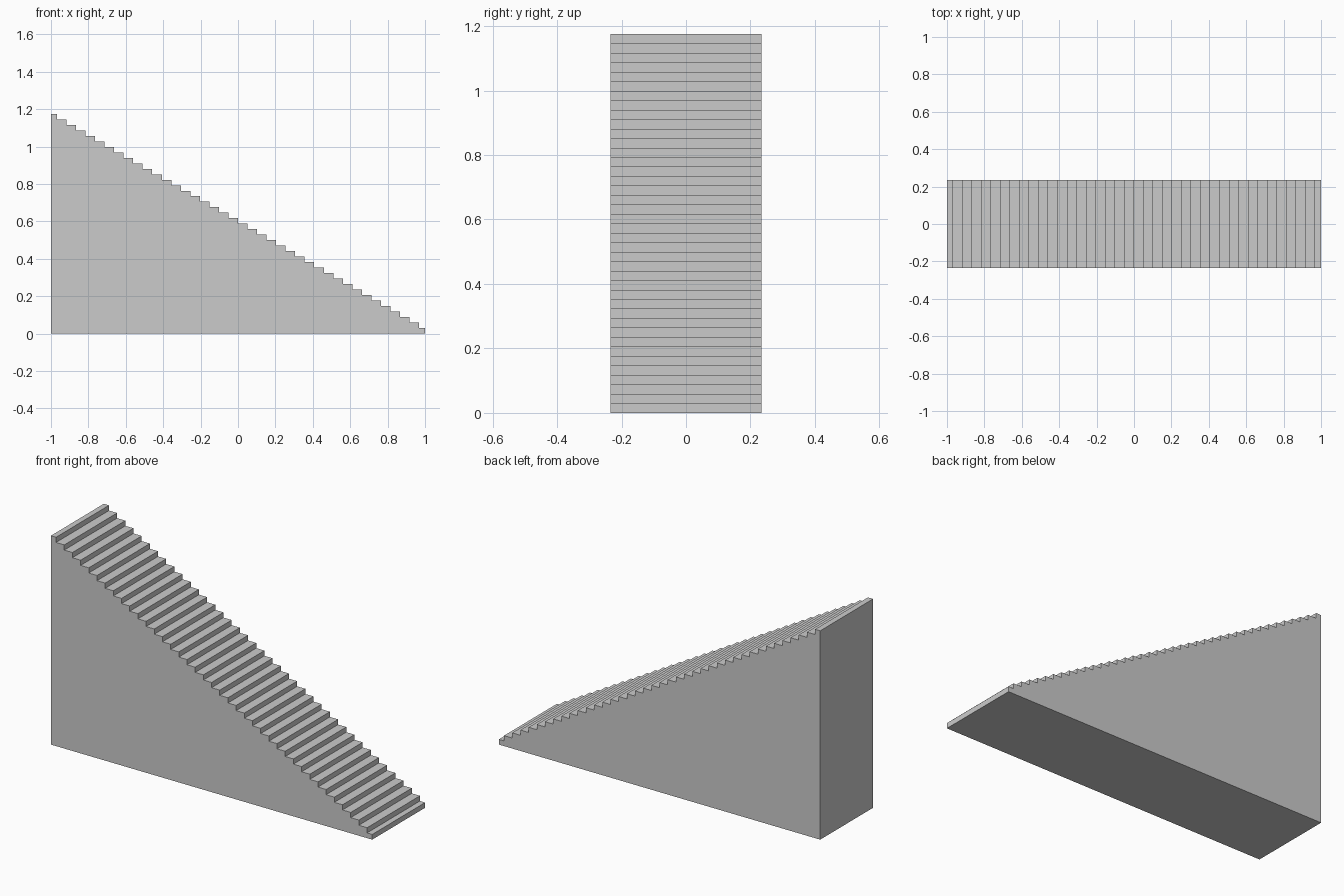
import bpy
import bmesh

if "Cube" in bpy.data.objects:
    bpy.data.objects.remove(bpy.data.objects["Cube"])

STEPS = 40
HEIGHT = 1.175
HALF_WIDTH = 0.235
EDGE = 0.968                      # x of the first and last risers
rise = HEIGHT / STEPS
run = 2 * EDGE / (STEPS - 2)

# Side profile: base, then stair edge from the low end to the top
profile = [(-1.0, 0.0), (1.0, 0.0)]
x = 1.0
for i in range(STEPS):
    z = (i + 1) * rise
    profile.append((x, z))
    x = EDGE - i * run if i < STEPS - 1 else -1.0
    profile.append((x, z))

# Solid staircase: profile extruded across its width
bm = bmesh.new()
face = bm.faces.new([bm.verts.new((px, -HALF_WIDTH, pz)) for px, pz in profile])
result = bmesh.ops.extrude_face_region(bm, geom=[face], use_keep_orig=True)
moved = [v for v in result["geom"] if isinstance(v, bmesh.types.BMVert)]
bmesh.ops.translate(bm, verts=moved, vec=(0, 2 * HALF_WIDTH, 0))
bmesh.ops.recalc_face_normals(bm, faces=bm.faces[:])

mesh = bpy.data.meshes.new("staircase")
bm.to_mesh(mesh)
bm.free()
staircase = bpy.data.objects.new("staircase", mesh)
bpy.context.collection.objects.link(staircase)
